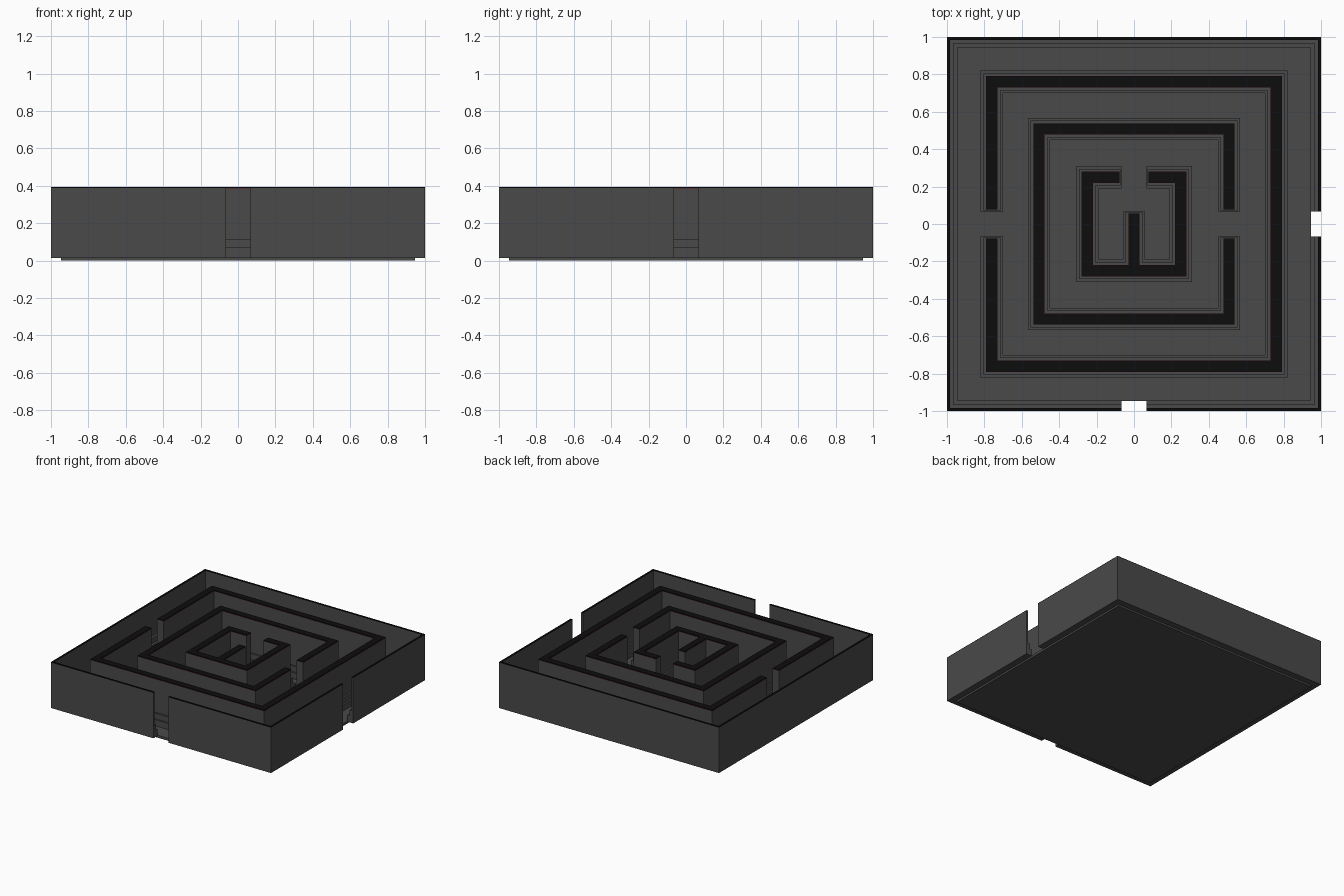
import bpy, bmesh
from mathutils import Vector

if "Cube" in bpy.data.objects:
    bpy.data.objects.remove(bpy.data.objects["Cube"])

def material(name, rgb):
    m = bpy.data.materials.new(name)
    m.diffuse_color = (*rgb, 1)
    m.use_nodes = True
    m.node_tree.nodes["Principled BSDF"].inputs["Base Color"].default_value = m.diffuse_color
    return m

GREY = material("dark grey", (0.068, 0.068, 0.068))
BLACK = material("black", (0.004, 0.004, 0.004))
RED = material("dark red", (0.12, 0.012, 0.012))

def side(pts, d):
    """Offset an open path to its left by d, with mitred corners."""
    out = []
    for i, p in enumerate(pts):
        n = []
        for a, b in ((i - 1, i), (i, i + 1)):
            if a >= 0 and b < len(pts):
                t = (pts[b] - pts[a]).normalized()
                n.append(Vector((-t.y, t.x)))
        m = sum(n, Vector((0, 0))).normalized()
        out.append(p + m * d / m.dot(n[0]))
    return out

def strip(bm, path, left, right, z0, z1, mat=0, ext=0.0, ext0=None):
    """Prism following a path, between two side offsets."""
    pts = [Vector(p) for p in path]
    e0 = ext if ext0 is None else ext0
    pts[0] = pts[0] + (pts[0] - pts[1]).normalized() * e0
    pts[-1] = pts[-1] + (pts[-1] - pts[-2]).normalized() * ext
    l, r = side(pts, left), side(pts, right)
    lo = [[bm.verts.new((p.x, p.y, z0)) for p in s] for s in (l, r)]
    hi = [[bm.verts.new((p.x, p.y, z1)) for p in s] for s in (l, r)]
    (a, b), (c, d) = lo, hi
    faces = [(a[0], b[0], d[0], c[0]), (a[-1], c[-1], d[-1], b[-1])]
    for i in range(len(pts) - 1):
        faces += [(a[i], a[i+1], b[i+1], b[i]), (c[i], d[i], d[i+1], c[i+1]),
                  (a[i], c[i], c[i+1], a[i+1]), (b[i], b[i+1], d[i+1], d[i])]
    for f in faces:
        bm.faces.new(f).material_index = mat

def finish(name, bm):
    bmesh.ops.recalc_face_normals(bm, faces=bm.faces)
    me = bpy.data.meshes.new(name)
    bm.to_mesh(me)
    bm.free()
    for m in (GREY, BLACK, RED):
        me.materials.append(m)
    ob = bpy.data.objects.new(name, me)
    bpy.context.collection.objects.link(ob)

BASE, TOP, FOOT, STEP = 0.015, 0.393, 0.07, 0.115

def inner_wall(name, path, joined=False):
    """Free-standing wall: two skirting steps, body, red trim, black cap."""
    bm = bmesh.new()
    e0 = 0.0 if joined else None
    for h, z0, z1, mat, ext in ((0.060, BASE, FOOT, 0, 0.011),
                                (0.045, FOOT, STEP, 0, 0.005),
                                (0.030, STEP, 0.386, 0, 0.0),
                                (0.030, 0.386, 0.388, 2, 0.0),
                                (0.028, 0.388, TOP, 1, 0.0)):
        strip(bm, path, h, -h, z0, z1, mat, ext, e0)
    finish(name, bm)

def outer_wall(name, path):
    """Thin boundary wall with skirting on the inside only."""
    bm = bmesh.new()
    for t, z0, z1, mat in ((0.055, BASE, FOOT, 0), (0.035, FOOT, STEP, 0),
                           (0.015, STEP, 0.388, 0), (0.015, 0.388, TOP, 1)):
        strip(bm, path, t, 0, z0, z1, mat)
    finish(name, bm)

# floor slab
bm = bmesh.new()
strip(bm, [(-0.947, 0), (0.947, 0)], 0.947, -0.947, 0, 0.02)
finish("floor", bm)

# boundary wall with openings at the front and right
G = 0.068
outer_wall("boundary_wall_corner", [(G, -1), (1, -1), (1, -G)])
outer_wall("boundary_wall_long", [(1, G), (1, 1), (-1, 1), (-1, -1), (-G, -1)])

# concentric walls, each with one gap
g = 0.078
def ring(r):
    return [(r, g), (r, r), (-r, r), (-r, -r), (r, -r), (r, -g)]

inner_wall("large_ring_wall", [(-x, -y) for x, y in ring(0.76)])
inner_wall("middle_ring_wall", ring(0.508))
inner_wall("small_ring_wall", [(-y, x) for x, y in ring(0.25)])

# short dead-end wall in the centre
inner_wall("centre_stub_wall", [(0, -0.222), (0, 0.057)], joined=True)
